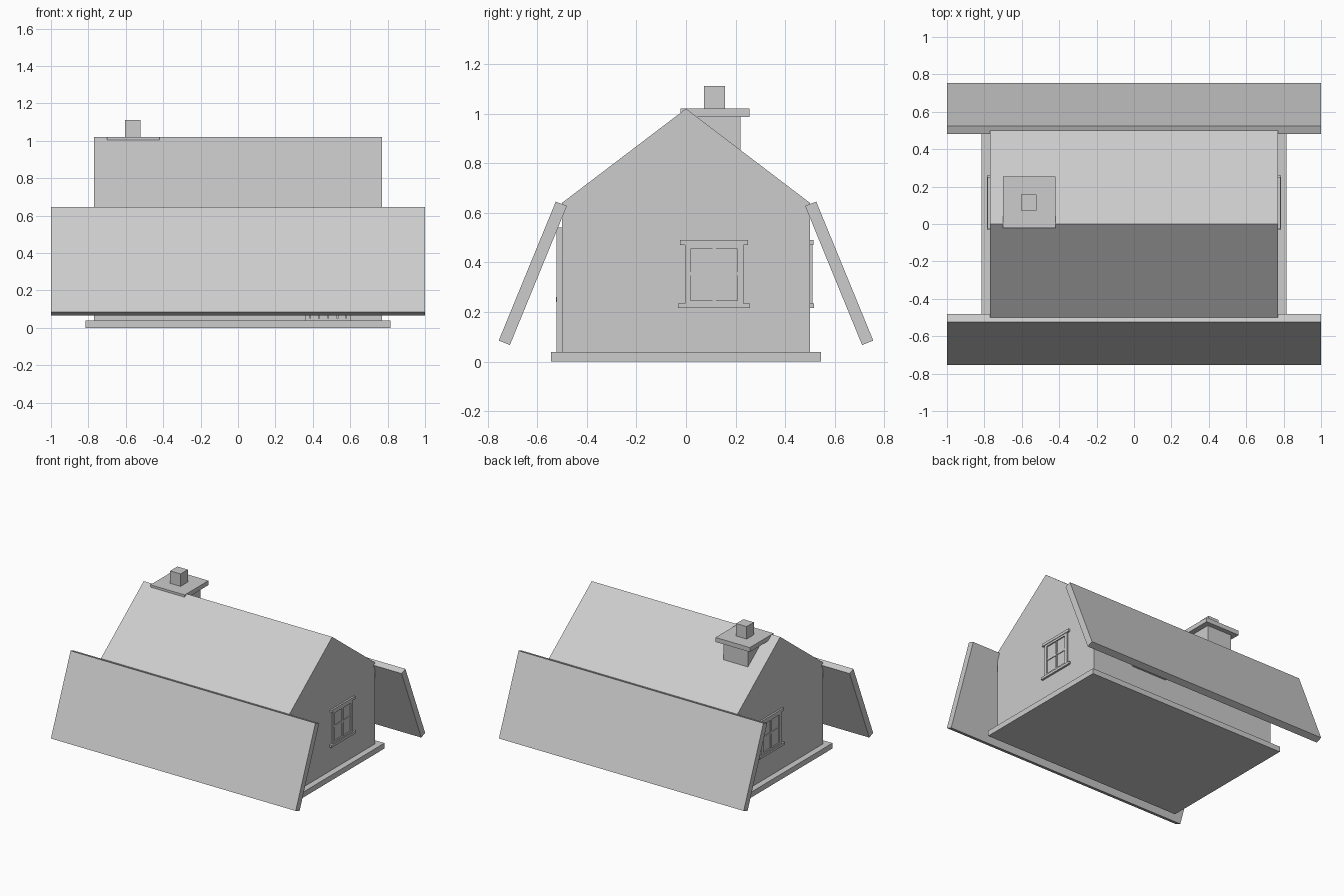
import bpy
from mathutils import Vector

cube = bpy.data.objects.get("Cube")
if cube:
    bpy.data.objects.remove(cube, do_unlink=True)

# One plain grey for everything
grey = bpy.data.materials.new("plain grey")
grey.use_nodes = True
colour = (0.604, 0.604, 0.604, 1)
grey.diffuse_color = colour
grey.node_tree.nodes["Principled BSDF"].inputs["Base Color"].default_value = colour


def add_mesh(name, verts, faces):
    mesh = bpy.data.meshes.new(name)
    mesh.from_pydata(verts, [], faces)
    mesh.materials.append(grey)
    obj = bpy.data.objects.new(name, mesh)
    bpy.context.collection.objects.link(obj)
    return obj


def prism(name, profile, x0, x1):
    """Extrude a (y, z) profile, listed counter-clockwise seen from +x."""
    n = len(profile)
    verts = [(x, y, z) for x in (x0, x1) for y, z in profile]
    sides = [(i, (i + 1) % n, n + (i + 1) % n, n + i) for i in range(n)]
    sides = [f[::-1] for f in sides]
    return add_mesh(name, verts, [tuple(range(n))[::-1], tuple(range(n, 2 * n))] + sides)


def box(name, x, y, z):
    return prism(name, [(y[0], z[0]), (y[1], z[0]), (y[1], z[1]), (y[0], z[1])], *x)


def wall_box(name, origin, along, out, u, d, z):
    """Box on a wall: u runs along the wall, d points out of it."""
    a = Vector(origin) + Vector(along) * u[0] + Vector(out) * d[0]
    b = Vector(origin) + Vector(along) * u[1] + Vector(out) * d[1]
    return box(name, sorted((a.x, b.x)), sorted((a.y, b.y)), z)


# Base, and house body with its gabled top
box("base_plinth", (-0.815, 0.815), (-0.545, 0.545), (0, 0.04))
prism("house_body", [(-0.5, 0.04), (0.5, 0.04), (0.5, 0.64), (0, 1.02), (-0.5, 0.64)],
      -0.77, 0.77)

# Steep lower roof panels, front and back
panel = [(0.71, 0.067), (0.755, 0.085), (0.525, 0.645), (0.48, 0.628)]
prism("back_roof_panel", panel, -1, 1)
prism("front_roof_panel", [(-y, z) for y, z in reversed(panel)], -1, 1)

# Chimney
box("chimney_stack", (-0.66, -0.46), (0.015, 0.22), (0.8, 0.987))
box("chimney_cap", (-0.70, -0.42), (-0.022, 0.255), (0.987, 1.02))
box("chimney_pot", (-0.605, -0.52), (0.073, 0.157), (1.02, 1.112))


# Windows: jambs, rails, cross bars, lintel and sill
def window(name, origin, along, out):
    parts = {
        "left_jamb": ((-0.118, -0.094), 0.009, (0.235, 0.47)),
        "right_jamb": ((0.094, 0.118), 0.009, (0.235, 0.47)),
        "top_rail": ((-0.094, 0.094), 0.009, (0.455, 0.47)),
        "bottom_rail": ((-0.094, 0.094), 0.009, (0.235, 0.247)),
        "upright_bar": ((-0.007, 0.007), 0.006, (0.247, 0.455)),
        "cross_bar": ((-0.094, 0.094), 0.005, (0.347, 0.361)),
        "lintel": ((-0.137, 0.137), 0.013, (0.47, 0.49)),
        "sill": ((-0.145, 0.145), 0.015, (0.217, 0.235)),
    }
    for part, (u, depth, z) in parts.items():
        wall_box(f"{name}_{part}", origin, along, out, u, (-0.005, depth), z)


window("left_window", (0.77, 0.113, 0), (0, 1, 0), (1, 0, 0))
window("right_window", (-0.77, 0.113, 0), (0, 1, 0), (-1, 0, 0))
window("back_window", (0.29, 0.5, 0), (1, 0, 0), (0, 1, 0))

# Front door with frame, planks, threshold and knob
for side, x in (("right", 0.36), ("left", 0.58)):
    box(f"door_{side}_jamb", (x, x + 0.025), (-0.523, -0.495), (0.04, 0.54))
box("door_lintel", (0.385, 0.58), (-0.523, -0.495), (0.515, 0.54))
box("door_threshold", (0.385, 0.58), (-0.515, -0.495), (0.04, 0.05))
for i in range(4):
    x = 0.387 + i * 0.049
    box(f"door_plank_{i + 1}", (x, x + 0.044), (-0.511, -0.495), (0.05, 0.515))
box("door_knob", (0.55, 0.57), (-0.525, -0.508), (0.24, 0.26))
